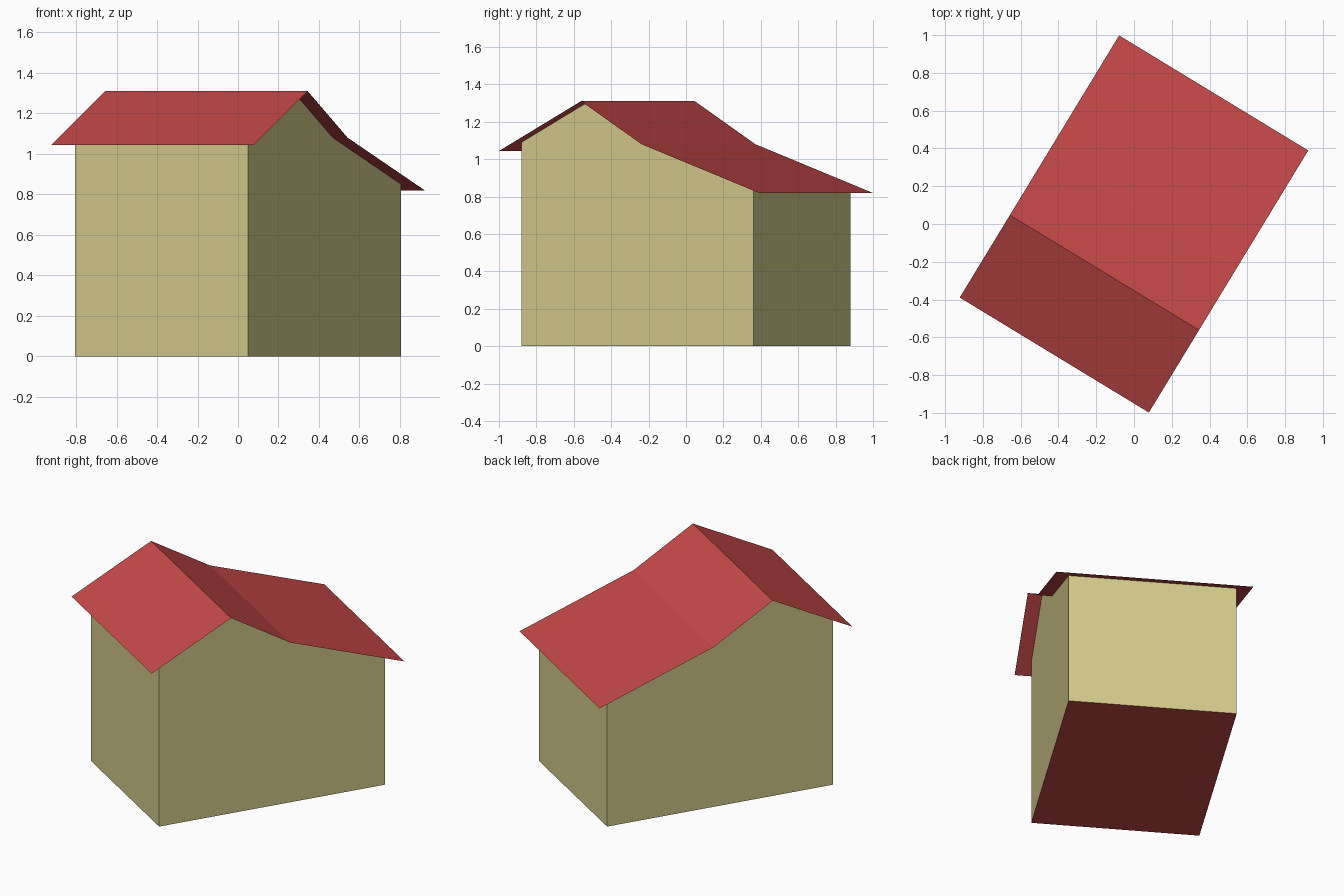
import bpy
import bmesh
import math

cube = bpy.data.objects.get("Cube")
if cube:
    bpy.data.objects.remove(cube, do_unlink=True)

TURN = math.radians(-31.3)           # the house stands turned on its plot
WALL_W, WALL_L = 0.50, 0.726         # half width and half length of the walls
ROOF_W = 0.586                       # half width of the roof with overhang
ROOF = [(-0.812, 1.045), (-0.301, 1.31), (0.078, 1.08), (0.812, 0.82)]


def material(name, colour):
    mat = bpy.data.materials.new(name)
    mat.use_nodes = True
    mat.diffuse_color = (*colour, 1)
    mat.node_tree.nodes["Principled BSDF"].inputs["Base Color"].default_value = (*colour, 1)
    return mat


def roof_height(y):
    for (y0, z0), (y1, z1) in zip(ROOF, ROOF[1:]):
        if y0 <= y <= y1:
            return z0 + (z1 - z0) * (y - y0) / (y1 - y0)


def strip(name, profile, half_width, mat, closed_ends=False):
    """Sweep a y-z profile across x; optionally fill both ends."""
    bm = bmesh.new()
    sides = [[bm.verts.new((x, y, z)) for y, z in profile]
             for x in (-half_width, half_width)]
    left, right = sides
    for i in range(len(profile) - 1):
        bm.faces.new((left[i], right[i], right[i + 1], left[i + 1]))
    if closed_ends:
        bm.faces.new(left)
        bm.faces.new(right[::-1])
    bmesh.ops.recalc_face_normals(bm, faces=bm.faces)
    # open sheets face upward
    if not closed_ends and sum(f.normal.z for f in bm.faces) < 0:
        bmesh.ops.reverse_faces(bm, faces=bm.faces)
    mesh = bpy.data.meshes.new(name)
    bm.to_mesh(mesh)
    bm.free()
    mesh.materials.append(mat)
    obj = bpy.data.objects.new(name, mesh)
    obj.rotation_euler.z = TURN
    bpy.context.collection.objects.link(obj)
    return obj


red = material("roof red", (0.56, 0.064, 0.064))
khaki = material("wall khaki", (0.66, 0.60, 0.26))

# Roof: thin sheet with a steep front, a steep back and a shallow lower back
strip("roof", ROOF, ROOF_W, red)

# Floor slab face, same colour as the roof
floor = strip("floor", [(-WALL_L, 0), (WALL_L, 0)], WALL_W, red)
floor.data.flip_normals()

# Eave walls, one at the front and one at the back
for name, y in (("front_wall", -WALL_L), ("back_wall", WALL_L)):
    wall = strip(name, [(y, 0), (y, roof_height(y))], WALL_W, khaki)
    if wall.data.polygons[0].normal.y * y < 0:
        wall.data.flip_normals()

# Gable walls, following the roof line
gable = [(-WALL_L, 0), (-WALL_L, roof_height(-WALL_L)), *ROOF[1:3],
         (WALL_L, roof_height(WALL_L)), (WALL_L, 0)]
for name, x in (("right_gable", -WALL_W), ("left_gable", WALL_W)):
    mesh = bpy.data.meshes.new(name)
    order = list(range(len(gable)))
    mesh.from_pydata([(x, y, z) for y, z in gable], [],
                     [order if x < 0 else order[::-1]])
    mesh.update()
    if mesh.polygons[0].normal.x * x < 0:
        mesh.flip_normals()
    mesh.materials.append(khaki)
    obj = bpy.data.objects.new(name, mesh)
    obj.rotation_euler.z = TURN
    bpy.context.collection.objects.link(obj)
